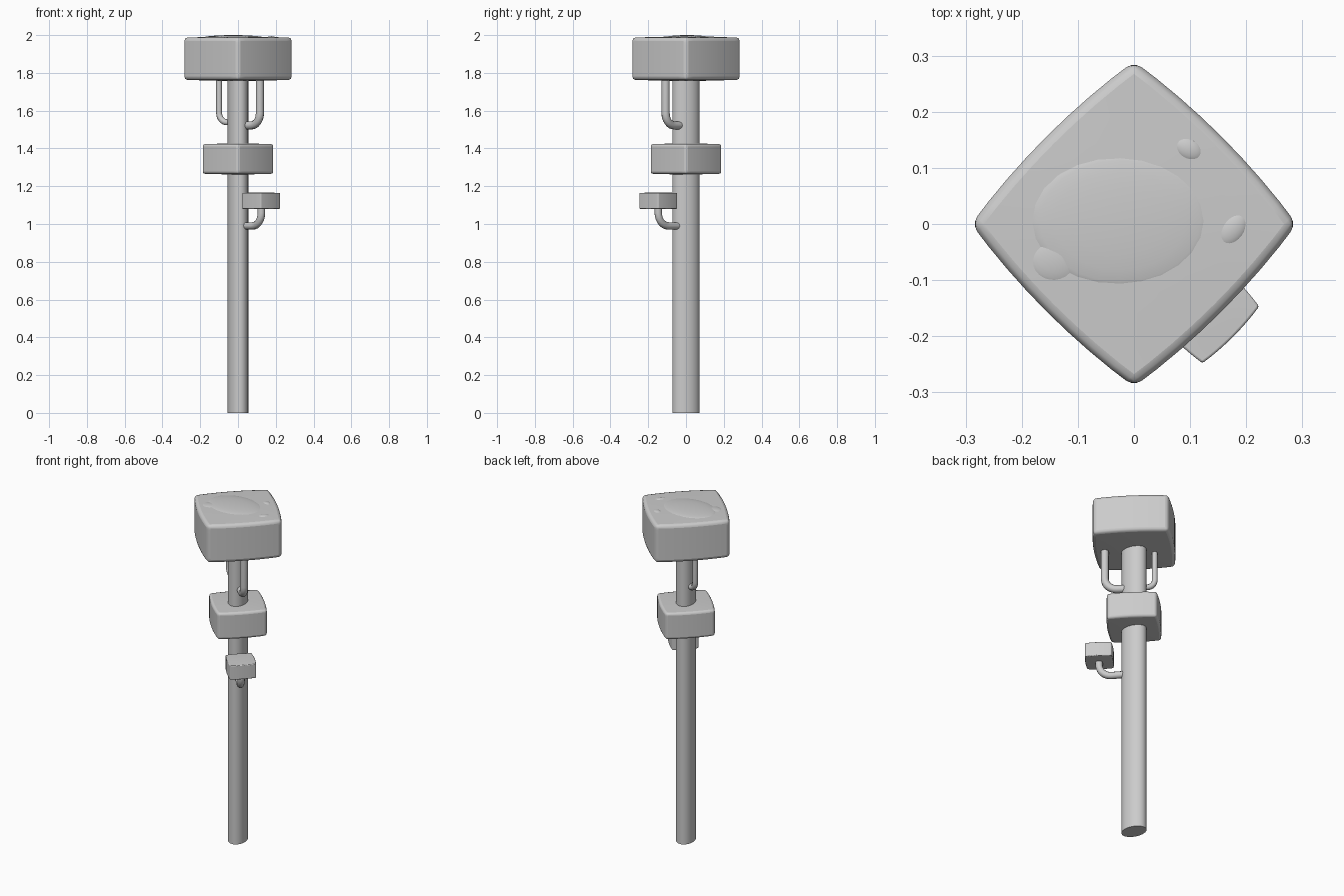
import bpy, bmesh, math
from mathutils import Vector, Matrix

if "Cube" in bpy.data.objects:
    bpy.data.objects.remove(bpy.data.objects["Cube"])


def add_mesh(name, bm):
    me = bpy.data.meshes.new(name)
    bm.to_mesh(me)
    bm.free()
    ob = bpy.data.objects.new(name, me)
    bpy.context.collection.objects.link(ob)
    return ob


def smooth(ob, angle=50):
    bpy.ops.object.select_all(action='DESELECT')
    ob.select_set(True)
    bpy.context.view_layer.objects.active = ob
    bpy.ops.object.shade_smooth_by_angle(angle=math.radians(angle))


# Softly bulging square block, turned so its corners face the axes
def leaf_block(name, x, y, z0, z1, corner, bevel):
    bm = bmesh.new()
    bmesh.ops.create_cube(bm, size=2)
    bmesh.ops.subdivide_edges(bm, edges=bm.edges[:], cuts=7, use_grid_fill=True)
    s, bulge = (corner + bevel * 0.5) / math.sqrt(2), 0.075
    h = (z1 - z0) / 2 / 1.05
    for v in bm.verts:
        a, b, c = v.co
        v.co = (s * a * (1 + bulge * (1 - b * b)),
                s * b * (1 + bulge * (1 - a * a)),
                h * c * (1 + 0.05 * (1 - a * a) * (1 - b * b)))
    bm.transform(Matrix.Translation((x, y, (z0 + z1) / 2)) @ Matrix.Rotation(math.pi / 4, 4, 'Z'))
    ob = add_mesh(name, bm)
    mod = ob.modifiers.new("soft_edges", 'BEVEL')
    mod.width, mod.segments = bevel, 3
    mod.limit_method, mod.angle_limit = 'ANGLE', math.radians(40)
    smooth(ob, 60)


# Bent branch: sideways out of the trunk, round elbow, straight up
def branch(name, start, tip, z1, radius, bend):
    a, b = Vector(start), Vector((*tip, start[2]))
    d = (b - a).normalized()
    up = Vector((0, 0, 1))
    pts = [a]
    for i in range(9):
        t = math.pi / 2 * i / 8
        pts.append(b - d * bend + d * bend * math.sin(t) + up * bend * (1 - math.cos(t)))
    pts.append(Vector((*tip, z1)))
    cu = bpy.data.curves.new(name, 'CURVE')
    cu.dimensions = '3D'
    cu.bevel_depth, cu.bevel_resolution, cu.use_fill_caps = radius, 3, True
    sp = cu.splines.new('POLY')
    sp.points.add(len(pts) - 1)
    for p, q in zip(sp.points, pts):
        p.co = (*q, 1)
    ob = bpy.data.objects.new(name, cu)
    bpy.context.collection.objects.link(ob)
    bpy.ops.object.select_all(action='DESELECT')
    ob.select_set(True)
    bpy.context.view_layer.objects.active = ob
    bpy.ops.object.convert(target='MESH')
    smooth(bpy.context.object)


# Shallow bump on the top of the crown
def bump(name, x, y, z, rx, ry, rz, turn=0):
    bm = bmesh.new()
    bmesh.ops.create_uvsphere(bm, u_segments=24, v_segments=12, radius=1)
    bm.transform(Matrix.Translation((x, y, z)) @ Matrix.Rotation(math.radians(turn), 4, 'Z')
                 @ Matrix.Diagonal((rx, ry, rz, 1)))
    smooth(add_mesh(name, bm))


# Oval trunk, slightly turned
bm = bmesh.new()
bmesh.ops.create_cone(bm, cap_ends=True, segments=20, radius1=1, radius2=1, depth=1.95)
bm.transform(Matrix.Translation((0, 0, 0.975)) @ Matrix.Rotation(math.radians(16), 4, 'Z')
             @ Matrix.Diagonal((0.053, 0.0745, 1, 1)))
smooth(add_mesh("trunk", bm))

# Foliage blocks
leaf_block("crown", 0, 0, 1.757, 1.993, 0.281, 0.018)
leaf_block("middle_foliage", 0, 0, 1.262, 1.427, 0.185, 0.013)
leaf_block("small_foliage", 0.122, -0.147, 1.078, 1.167, 0.099, 0.004)

# Branches
branch("lower_branch", (0.02, -0.025, 0.99), (0.124, -0.147), 1.11, 0.02, 0.07)
branch("upper_branch_right", (0.025, -0.02, 1.522), (0.116, -0.108), 1.80, 0.022, 0.065)
branch("upper_branch_left", (-0.02, 0.012, 1.538), (-0.1, 0.056), 1.80, 0.016, 0.05)

# Bumps on the crown top
bump("crown_top", -0.025, 0.005, 1.985, 0.165, 0.125, 0.015)
bump("crown_top_lobe", -0.14, -0.065, 1.982, 0.05, 0.045, 0.012)
bump("crown_spot_back", 0.097, 0.133, 1.982, 0.03, 0.022, 0.012, -30)
bump("crown_spot_side", 0.176, -0.01, 1.982, 0.036, 0.024, 0.012, 55)
